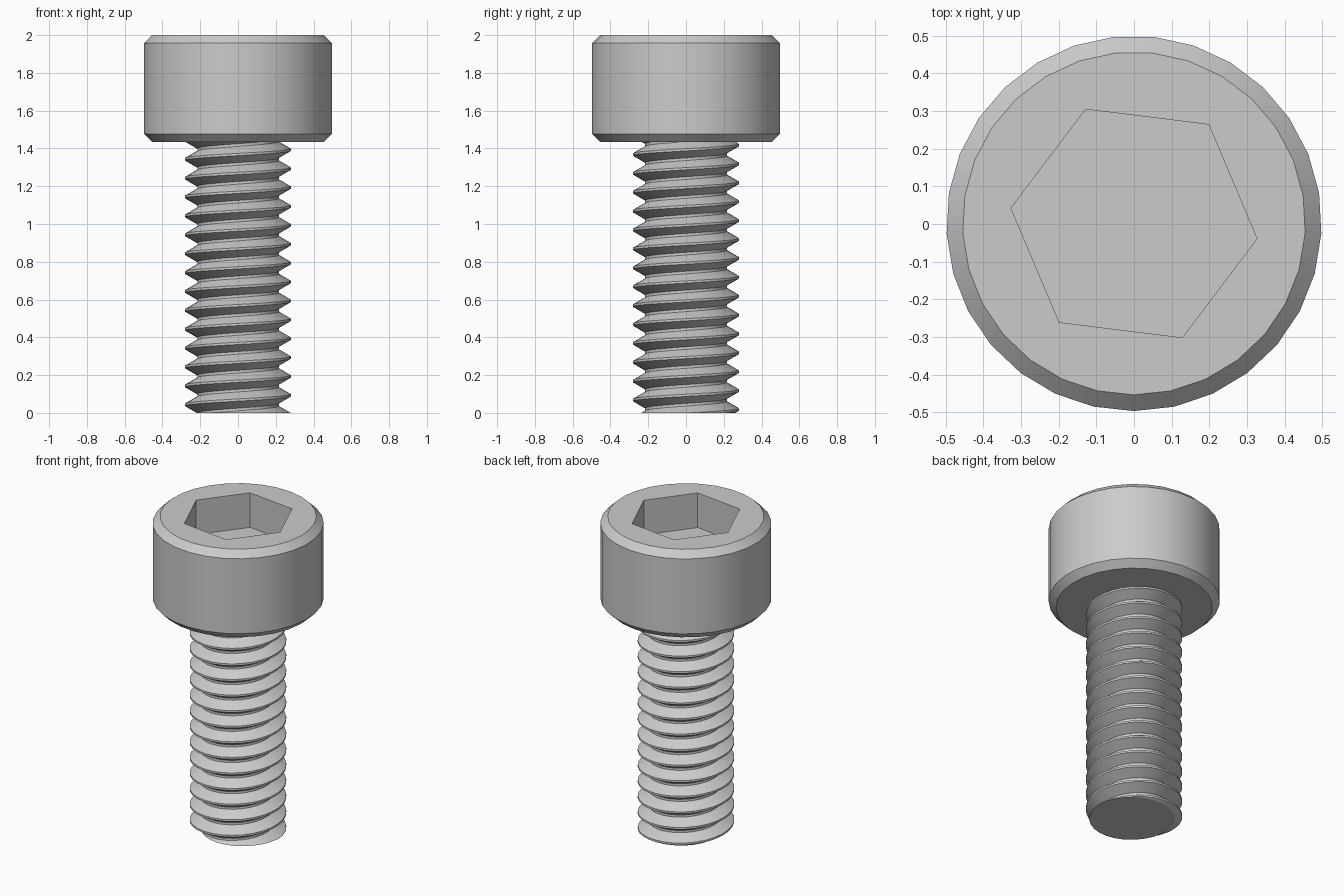
import bpy, bmesh
from math import sin, cos, radians, tau
from mathutils import Vector

cube = bpy.data.objects.get("Cube")
if cube:
    bpy.data.objects.remove(cube, do_unlink=True)

SIDES = 29
HEAD_BASE, HEAD_TOP, SOCKET_FLOOR = 1.435, 2.0, 1.778
PITCH = 0.1

# Material
steel = bpy.data.materials.new("grey steel")
steel.use_nodes = True
grey = (0.6, 0.6, 0.6, 1)
steel.diffuse_color = grey
steel.node_tree.nodes["Principled BSDF"].inputs["Base Color"].default_value = grey


def finish(bm, name):
    bmesh.ops.recalc_face_normals(bm, faces=bm.faces)
    mesh = bpy.data.meshes.new(name)
    bm.to_mesh(mesh)
    bm.free()
    mesh.materials.append(steel)
    mesh.shade_smooth()
    mesh.set_sharp_from_angle(angle=radians(30))
    obj = bpy.data.objects.new(name, mesh)
    bpy.context.collection.objects.link(obj)
    return obj


def ring(bm, radius, z, sides, start):
    return [bm.verts.new((radius * cos(start + tau * i / sides),
                          radius * sin(start + tau * i / sides), z))
            for i in range(sides)]


def bridge(bm, a, b):
    for i in range(len(a)):
        j = (i + 1) % len(a)
        bm.faces.new((a[i], a[j], b[j], b[i]))


# Head: chamfered cylinder with a hexagonal socket
bm = bmesh.new()
profile = [(0.455, HEAD_BASE), (0.498, HEAD_BASE + 0.042),
           (0.498, HEAD_TOP - 0.042), (0.455, HEAD_TOP)]
rings = [ring(bm, r, z, SIDES, radians(-90)) for r, z in profile]
for low, high in zip(rings, rings[1:]):
    bridge(bm, low, high)
bm.faces.new(rings[0])
rim = ring(bm, 0.329, HEAD_TOP, 6, radians(52.9))
floor = ring(bm, 0.329, SOCKET_FLOOR, 6, radians(52.9))
bridge(bm, rim, floor)
bm.faces.new(floor)
edges = [bm.edges.get((loop[i - 1], loop[i]))
         for loop in (rings[-1], rim) for i in range(len(loop))]
bmesh.ops.triangle_fill(bm, edges=edges, use_beauty=True, normal=(0, 0, 1))
finish(bm, "socket_head").location.y = 0.0015

# Threaded shank: a tooth profile swept up a right-handed helix
bm = bmesh.new()
tooth = [(0.217, -0.043), (0.281, -0.006), (0.281, 0.006), (0.217, 0.043)]
turns = 17
sweep = []
for i in range(SIDES * turns + 1):
    a = tau * i / SIDES
    z = PITCH * (i / SIDES - 1) - 0.007
    sweep.append([bm.verts.new((r * cos(a), r * sin(a), z + dz)) for r, dz in tooth])
for i in range(SIDES * turns):
    a, b = sweep[i], sweep[i + 1]
    for k in range(3):
        bm.faces.new((a[k], b[k], b[k + 1], a[k + 1]))
    if i + 1 + SIDES < len(sweep):
        c, d = sweep[i + SIDES], sweep[i + 1 + SIDES]
        bm.faces.new((a[3], b[3], d[0], c[0]))

# Trim both ends flat and cap them
for z, direction in ((0, -1), (HEAD_BASE, 1)):
    cut = bmesh.ops.bisect_plane(bm, geom=bm.verts[:] + bm.edges[:] + bm.faces[:],
                                 plane_co=Vector((0, 0, z)),
                                 plane_no=Vector((0, 0, direction)), clear_outer=True)
    bmesh.ops.edgeloop_fill(bm, edges=[e for e in cut["geom_cut"]
                                       if isinstance(e, bmesh.types.BMEdge)])
finish(bm, "threaded_shank")
